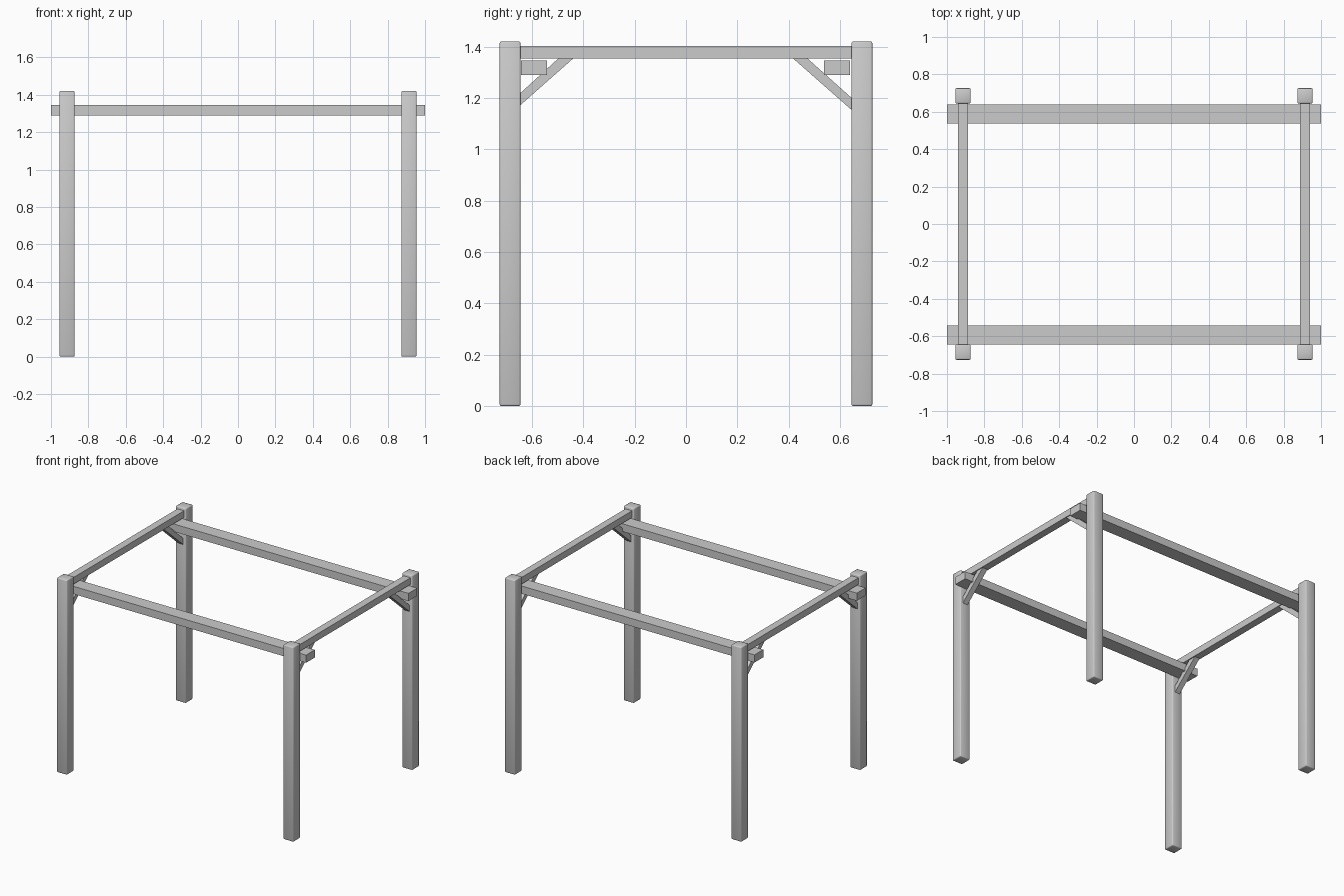
import bpy
import bmesh

if "Cube" in bpy.data.objects:
    bpy.data.objects.remove(bpy.data.objects["Cube"])


def new_object(name, bm):
    bmesh.ops.recalc_face_normals(bm, faces=bm.faces[:])
    mesh = bpy.data.meshes.new(name)
    bm.to_mesh(mesh)
    bm.free()
    obj = bpy.data.objects.new(name, mesh)
    bpy.context.collection.objects.link(obj)
    return obj


def box(name, lo, hi):
    bm = bmesh.new()
    bmesh.ops.create_cube(bm, size=1)
    for v in bm.verts:
        v.co = [(a + b) / 2 + c * (b - a) for a, b, c in zip(lo, hi, v.co)]
    return new_object(name, bm)


def prism(name, profile, x, width):
    """Extrude a (y, z) profile along x, centred on x."""
    bm = bmesh.new()
    face = bm.faces.new([bm.verts.new((x - width / 2, y, z)) for y, z in profile])
    ext = bmesh.ops.extrude_face_region(bm, geom=[face])
    verts = [g for g in ext["geom"] if isinstance(g, bmesh.types.BMVert)]
    bmesh.ops.translate(bm, verts=verts, vec=(width, 0, 0))
    return new_object(name, bm)


POST_X, POST_Y, POST_R, HEIGHT = 0.914, 0.685, 0.041, 1.42
INNER_Y = POST_Y - POST_R

# Diagonal brace profiles between post face and side beam
braces = {
    "front": [(-INNER_Y, 1.173), (-0.44, 1.353), (-0.498, 1.353), (-INNER_Y, 1.22)],
    "back": [(INNER_Y, 1.154), (0.418, 1.353), (0.474, 1.353), (INNER_Y, 1.201)],
}

for side, sx in (("left", -1), ("right", 1)):
    x = sx * POST_X
    # Side beam spanning front post to back post
    box(f"{side}_beam", (x - 0.027, -INNER_Y, 1.353), (x + 0.027, INNER_Y, 1.402))
    for end, sy in (("front", -1), ("back", 1)):
        y = sy * POST_Y
        # Corner post with softened edges
        post = box(f"{end}_{side}_post", (x - POST_R, y - POST_R, 0),
                   (x + POST_R, y + POST_R, HEIGHT))
        bevel = post.modifiers.new("soft_edges", "BEVEL")
        bevel.width = 0.007
        bevel.segments = 2
        post.data.shade_smooth()
        # Diagonal brace
        prism(f"{end}_{side}_brace", braces[end], x, 0.04)

# Long rails running past the posts
box("front_rail", (-1, -0.643, 1.289), (1, -0.542, 1.345))
box("back_rail", (-1, 0.537, 1.289), (1, 0.638, 1.345))
